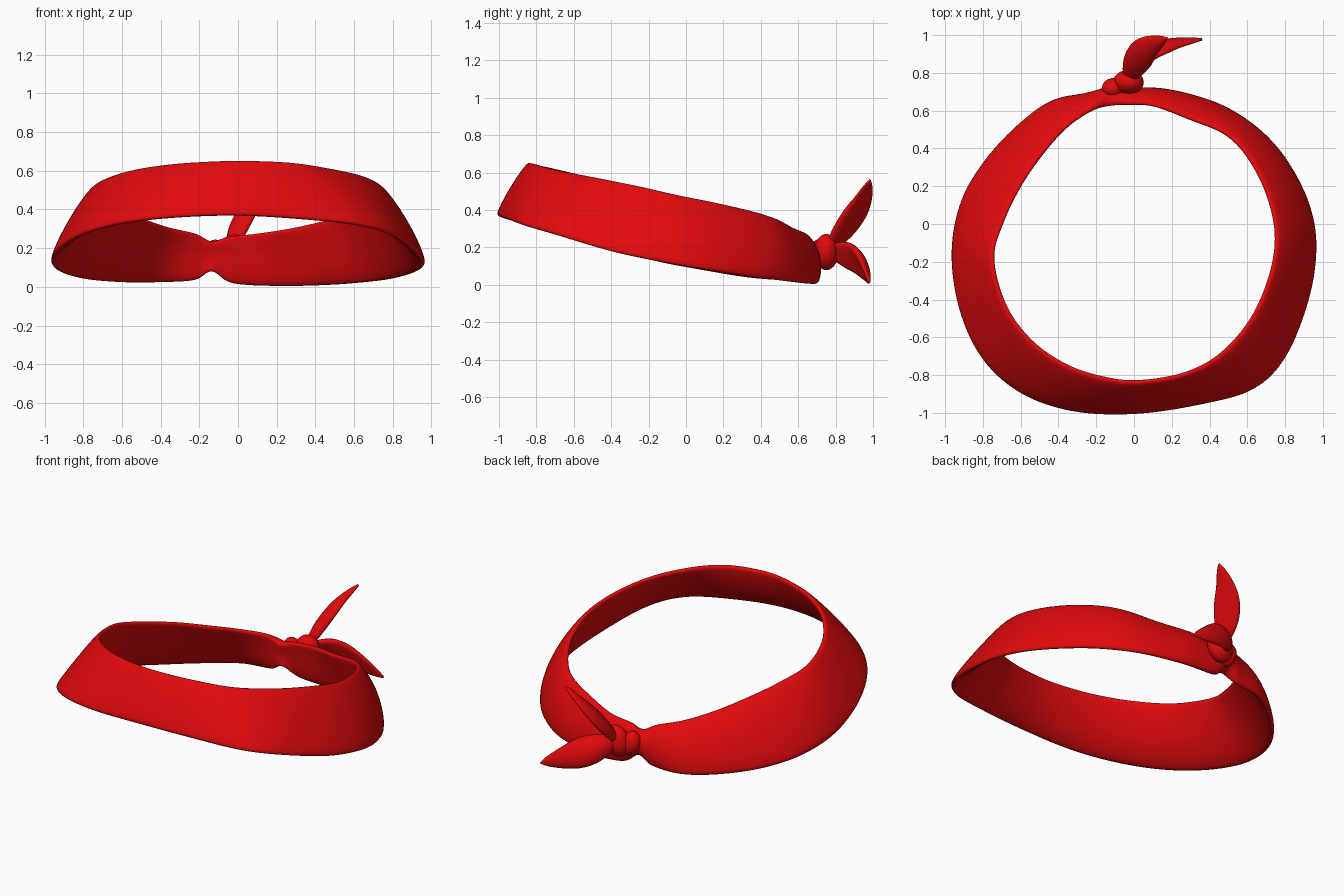
import bpy, bmesh, math
from mathutils import Vector, Matrix

if "Cube" in bpy.data.objects:
    bpy.data.objects.remove(bpy.data.objects["Cube"])

red = bpy.data.materials.new("red_cloth")
red.diffuse_color = (0.76, 0.003, 0.004, 1)
red.use_nodes = True
red.node_tree.nodes["Principled BSDF"].inputs["Base Color"].default_value = red.diffuse_color


def spline(pts, t, closed):
    """Catmull-Rom point at parameter t (one unit per control point)."""
    n = len(pts)
    i = int(math.floor(t))
    if not closed:
        i = min(max(i, 0), n - 2)
    f = t - i
    get = (lambda k: pts[k % n]) if closed else (lambda k: pts[min(max(k, 0), n - 1)])
    a, b, c, d = (get(i + k) for k in (-1, 0, 1, 2))
    return 0.5 * (2 * b + (c - a) * f + (2 * a - 5 * b + 4 * c - d) * f * f
                  + (3 * b - a - 3 * c + d) * f ** 3)


def finish(name, bm):
    bmesh.ops.recalc_face_normals(bm, faces=bm.faces[:])
    me = bpy.data.meshes.new(name)
    bm.to_mesh(me)
    bm.free()
    me.materials.append(red)
    for p in me.polygons:
        p.use_smooth = True
    ob = bpy.data.objects.new(name, me)
    bpy.context.collection.objects.link(ob)
    return ob


def loft(name, rings, closed):
    bm = bmesh.new()
    vs = [[bm.verts.new(p) for p in r] for r in rings]
    m, n = len(vs), len(vs[0])
    for i in range(m if closed else m - 1):
        a, b = vs[i], vs[(i + 1) % m]
        for j in range(n):
            k = (j + 1) % n
            bm.faces.new((a[j], a[k], b[k], b[j]))
    if not closed:
        bm.faces.new(vs[0])
        bm.faces.new(vs[-1])
    return finish(name, bm)


def power(v, p):
    return math.copysign(abs(v) ** p, v)


def section(mid, h, n, thick, bulge, round_p=0.6, count=28, inner=0.0):
    """Flat rounded cloth section: h = half height vector, n = outward normal."""
    out = []
    for j in range(count):
        a = 2 * math.pi * j / count
        u, v = math.cos(a), power(math.sin(a), round_p)
        off = v * thick + bulge * (1 - u * u)
        if v < 0:                                     # padded inside, fuller low down
            off -= inner * (1 - u * u) * (1 - 0.4 * u)
        out.append(mid + h * u + n * off)
    return out


# Band stations, counter-clockwise from the front: lower edge xyz, upper edge xyz
stations = [
    (0, -1, .37, .03, -.832, .65), (.35, -.95, .35, .27, -.79, .64),
    (.63, -.87, .32, .46, -.685, .61), (.8, -.7, .27, .62, -.5, .575),
    (.92, -.4, .18, .72, -.27, .53), (.96, -.12, .12, .75, -.05, .48),
    (.92, .11, .08, .70, .17, .435), (.805, .33, .045, .60, .36, .39),
    (.66, .49, .025, .48, .48, .35), (.46, .62, .01, .29, .56, .305),
    (.2, .69, .005, .1, .63, .275), (-.03, .69, .02, -.05, .64, .258),
    (-.135, .66, .08, -.135, .645, .235), (-.23, .67, .035, -.22, .61, .275),
    (-.42, .65, .025, -.35, .52, .305), (-.6, .53, .025, -.47, .39, .345),
    (-.78, .34, .04, -.59, .22, .40), (-.91, .12, .075, -.69, .02, .455),
    (-.96, -.15, .125, -.745, -.18, .505), (-.92, -.45, .2, -.68, -.43, .555),
    (-.8, -.71, .275, -.54, -.62, .60), (-.6, -.89, .33, -.35, -.75, .63),
    (-.33, -.985, .36, -.15, -.815, .645)]
low = [Vector(s[:3]) for s in stations]
top = [Vector(s[3:]) for s in stations]
rings, steps = [], 8
for k in range(len(stations) * steps):
    t = k / steps
    lo, up = spline(low, t, True), spline(top, t, True)
    mid, h = (lo + up) / 2, (up - lo) / 2
    ahead = spline(low, t + .05, True) + spline(top, t + .05, True)
    n = (ahead / 2 - mid).cross(h).normalized()
    pinch = math.exp(-((t - 12) / 0.8) ** 2)          # gathered at the knot
    back = min(max((mid.y + 0.5) / 1.0, 0), 1)        # cloth puffs out at the back
    rings.append(section(mid, h, n, 0.022 + 0.022 * pinch, 0.002 + 0.026 * back,
                         inner=0.024 * (1 - pinch)))
loft("headband_loop", rings, True)


# Pointed cloth tails hanging from the knot
def tail(name, path, wide, half_width, cup):
    pts = [Vector(p) for p in path]
    out, m = [], 28
    for k in range(m + 1):
        f = k / m
        t = f * (len(pts) - 1)
        p = spline(pts, t, False)
        d = (spline(pts, min(t + .05, len(pts) - 1), False)
             - spline(pts, max(t - .05, 0), False)).normalized()
        w = Vector(wide)
        w = (w - d * w.dot(d)).normalized()
        n = d.cross(w)
        leaf = 0.3 * (1 - f) + 0.9 * math.sin(math.pi * f ** 0.9) ** 0.9 if f < 1 else 0
        leaf = max(leaf, 0.04)
        out.append(section(p, w * half_width * leaf, n,
                           0.006 + 0.03 * min(leaf, 1) * (1 - 0.5 * f), cup * leaf, 0.9, 20))
    loft(name, out, False)


tail("upper_tail", [(-.03, .775, .20), (.015, .865, .32), (.08, .937, .44), (.175, .985, .56)],
     (-.6, .75, -.1), 0.074, 0.012)
tail("lower_tail", [(-.03, .775, .18), (.06, .885, .145), (.19, .945, .085), (.36, .977, .012)],
     (.3, -.25, .9), 0.084, -0.015)


# Knot: a large wrapped lump with a smaller fold beside it
def lump(name, loc, size, tilt):
    bm = bmesh.new()
    bmesh.ops.create_uvsphere(bm, u_segments=28, v_segments=18, radius=1)
    mat = (Matrix.Translation(loc) @ Matrix.Rotation(tilt, 4, 'Y')
           @ Matrix.Diagonal((*size, 1)))
    bmesh.ops.transform(bm, matrix=mat, verts=bm.verts[:])
    finish(name, bm)


lump("knot_core", (-.03, .75, .175), (.08, .065, .098), .3)
lump("knot_side_fold", (-.11, .715, .165), (.06, .058, .08), -.2)
